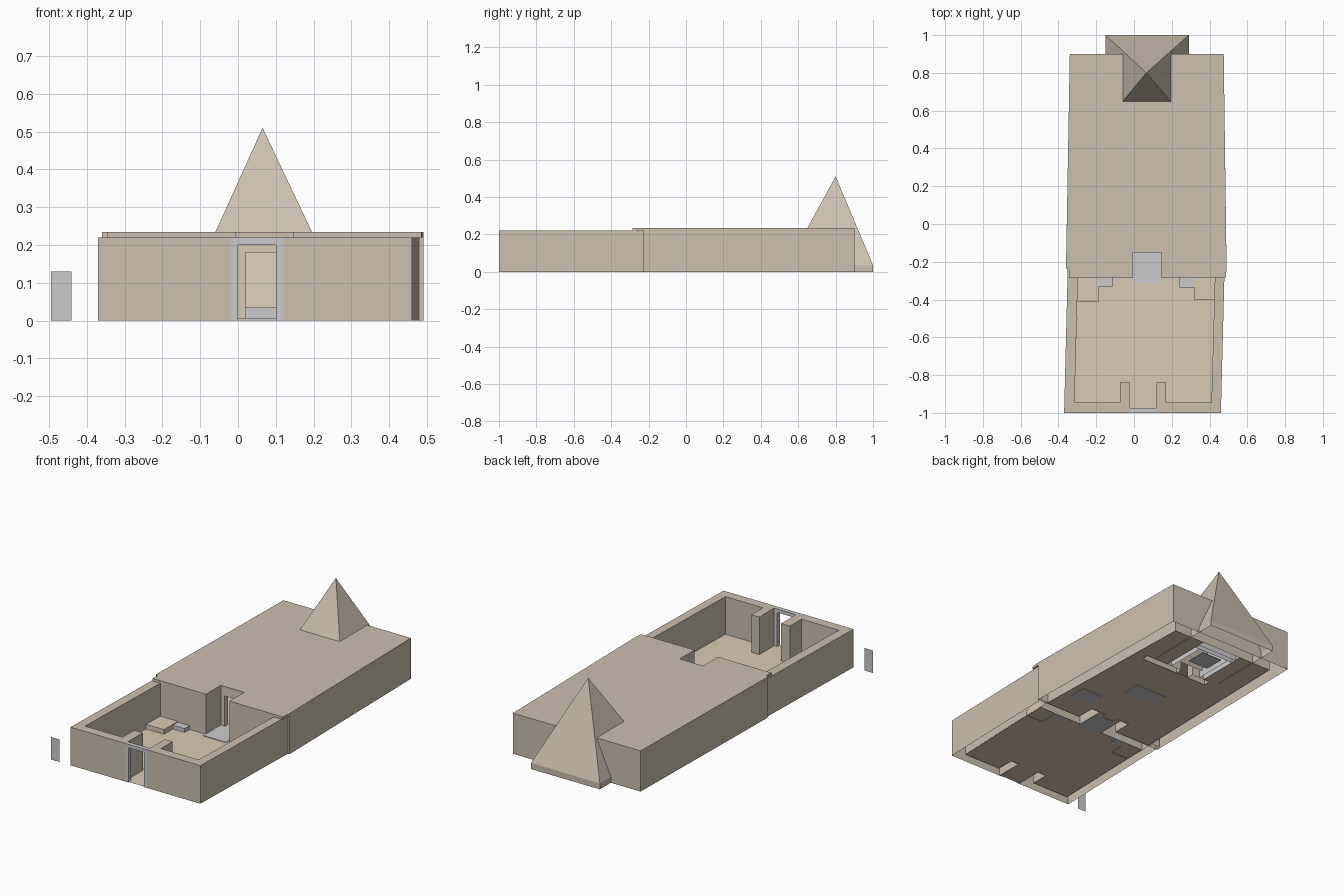
import bpy, bmesh

if "Cube" in bpy.data.objects:
    bpy.data.objects.remove(bpy.data.objects["Cube"])


def material(name, rgb):
    m = bpy.data.materials.new(name)
    m.diffuse_color = (*rgb, 1)
    m.use_nodes = True
    m.node_tree.nodes["Principled BSDF"].inputs["Base Color"].default_value = m.diffuse_color
    return m


STONE = material("stone", (0.60, 0.53, 0.43))
SAND = material("sand", (0.70, 0.59, 0.46))


def finish(name, bm, mat):
    mesh = bpy.data.meshes.new(name)
    bm.to_mesh(mesh)
    bm.free()
    if mat:
        mesh.materials.append(mat)
    obj = bpy.data.objects.new(name, mesh)
    bpy.context.collection.objects.link(obj)
    return obj


def prism(name, pts, z0, z1, mat=STONE, closed=True):
    """Extrude a counter-clockwise outline; closed adds the underside."""
    bm = bmesh.new()
    low = [bm.verts.new((x, y, z0)) for x, y in pts]
    high = [bm.verts.new((x, y, z1)) for x, y in pts]
    n = len(pts)
    bm.faces.new(high)
    if closed:
        bm.faces.new(low[::-1])
    for i in range(n):
        j = (i + 1) % n
        bm.faces.new((low[i], low[j], high[j], high[i]))
    return finish(name, bm, mat)


def box(name, x0, x1, y0, y1, z0, z1, mat=STONE, closed=True):
    return prism(name, [(x0, y0), (x1, y0), (x1, y1), (x0, y1)], z0, z1, mat, closed)


def sheet(name, pts, mat=None):
    bm = bmesh.new()
    bm.faces.new([bm.verts.new(p) for p in pts])
    return finish(name, bm, mat)


H, TOP = 0.22, 0.235

# Courtyard walls with the gate piers, hollow underneath
prism("court_wall_left", [(-.37, -1), (-.02, -1), (-.02, -.84), (-.075, -.84), (-.075, -.945),
                          (-.315, -.945), (-.295, -.2), (-.35, -.2)], 0, H, closed=False)
prism("court_wall_right", [(.12, -1), (.46, -1), (.48, -.22), (.43, -.22), (.41, -.945),
                           (.17, -.945), (.17, -.84), (.12, -.84)], 0, H, closed=False)

# Gate frame in the front wall
box("gate_jamb_left", -.02, 0, -1, -.975, 0, H, None)
box("gate_jamb_right", .10, .12, -1, -.975, 0, H, None)
box("gate_lintel", 0, .10, -1, -.975, .20, H, None)

# Hall outer walls
prism("hall_wall", [(.49, -.23), (.475, .9), (-.34, .9), (-.36, -.23), (-.295, -.23),
                    (-.27, .83), (.40, .83), (.43, -.23)], 0, H, closed=False)

# Hall facade, folding back on both sides of the entrance recess
prism("facade_left", [(-.297, -.285), (-.005, -.285), (-.005, -.12), (-.06, -.12),
                      (-.06, -.23), (-.297, -.23)], 0, H, closed=False)
prism("facade_right", [(.145, -.285), (.432, -.285), (.432, -.23), (.20, -.23),
                       (.20, -.12), (.145, -.12)], 0, H, closed=False)

# Doorway at the back of the recess
box("door_jamb_left", -.005, .02, -.15, -.12, 0, H, SAND)
box("door_jamb_right", .10, .145, -.15, -.12, 0, H, SAND)
box("door_lintel", .02, .10, -.15, -.12, .18, H, SAND)

# Roof slab with entrance notch
prism("roof", [(-.345, -.285), (-.005, -.285), (-.005, -.15), (.145, -.15), (.145, -.285),
               (.485, -.285), (.49, -.235), (.475, .9), (-.34, .9), (-.36, -.235),
               (-.345, -.24)], H, TOP)

# Inner cross wall and sanctuary lined in grey
box("cross_wall_left", -.10, .02, .48, .52, 0, H, STONE, False)
box("cross_wall_right", .10, .34, .48, .52, 0, H, STONE, False)
box("sanctuary_wall_left", -.06, -.03, .52, .76, 0, .19, None, False)
box("sanctuary_wall_right", .17, .20, .52, .76, 0, .19, None, False)
box("sanctuary_back", -.06, .20, .76, .79, 0, .19, None, False)
box("shrine_floor", 0, .13, .62, .74, .002, .006, None)

# Floor outline, cut away beneath the sanctuary
sheet("floor", [(x, y, .003) for x, y in [
    (-.315, -.945), (-.075, -.945), (-.075, -.84), (-.02, -.84), (-.02, -1), (.12, -1),
    (.12, -.84), (.17, -.84), (.17, -.945), (.41, -.945), (.43, -.285), (.145, -.285),
    (.145, -.12), (.20, -.12), (.20, -.23), (.43, -.23), (.40, .83), (.20, .83),
    (.20, .52), (.34, .52), (.34, .48), (-.10, .48), (-.10, .52), (-.06, .52), (-.06, .83),
    (-.27, .83), (-.295, -.23), (-.06, -.23), (-.06, -.12), (-.005, -.12),
    (-.005, -.285), (-.297, -.285)]], SAND)

# Grey floor slabs in the entrance and the hall
box("entrance_floor", -.005, .14, -.31, -.15, .001, .006, None)
box("hall_slab_side", .25, .38, -.08, .02, 0, .005, None)
box("hall_slab_middle", -.03, .18, .14, .24, 0, .005, None)

# Low platforms with a grey step beside each
box("platform_left", -.30, -.185, -.41, -.285, 0, .03, SAND, False)
box("platform_right", .32, .43, -.40, -.285, 0, .03, SAND, False)
box("step_left", -.185, -.11, -.33, -.285, 0, .025, None)
box("step_right", .24, .32, -.335, -.285, 0, .025, None)

# Pyramid on a low plinth, open underneath
base = [(-.15, .90), (.29, .90), (.29, 1), (-.15, 1)]
bm = bmesh.new()
low = [bm.verts.new((x, y, 0)) for x, y in base]
ring = [(-.15, .54), (.29, .54), (.29, 1), (-.15, 1)]
mid = [bm.verts.new((x, y, .035)) for x, y in ring]
for v, (x, y) in zip(low, ring):
    v.co.y = y
apex = bm.verts.new((.065, .8, .51))
for i in range(4):
    j = (i + 1) % 4
    bm.faces.new((mid[i], mid[j], apex))
    if i:  # the front of the plinth is inside the hall
        bm.faces.new((low[i], low[j], mid[j], mid[i]))
finish("pyramid", bm, STONE)

# Free-standing panel beside the gate
sheet("side_panel", [(-.495, -1, 0), (-.44, -1, 0), (-.44, -1, .13), (-.495, -1, .13)])
